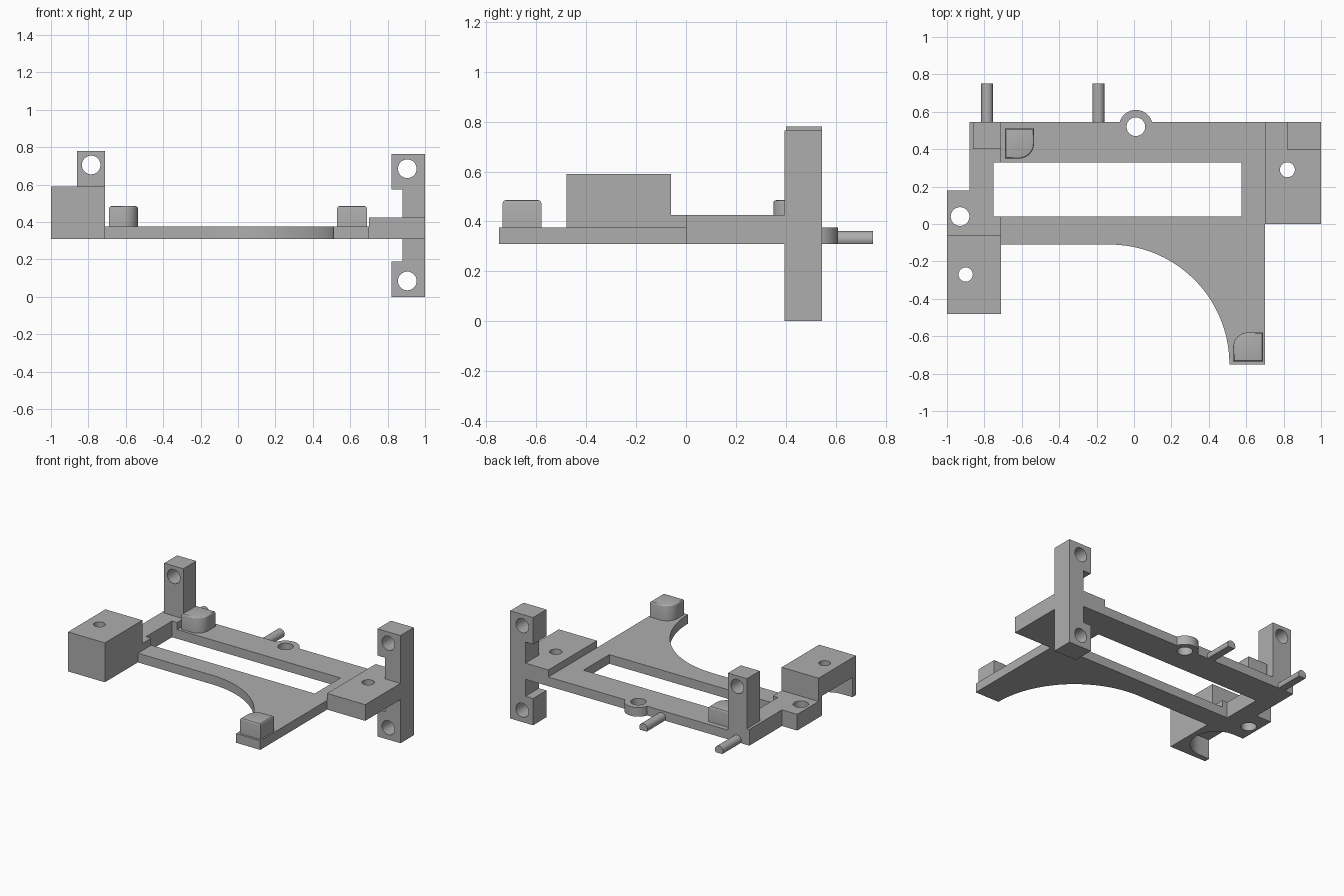
import bpy, bmesh
from math import sin, cos, radians

cube = bpy.data.objects.get("Cube")
if cube:
    bpy.data.objects.remove(cube)

grey = bpy.data.materials.new("plain grey")
grey.use_nodes = True
grey.diffuse_color = (0.42, 0.42, 0.42, 1)
grey.node_tree.nodes["Principled BSDF"].inputs["Base Color"].default_value = grey.diffuse_color

BASE, PLATE, TAB, BACK = 0.31, 0.375, 0.425, 0.545


def arc(cx, cy, r, start, end, n=24):
    angles = [radians(start + (end - start) * i / n) for i in range(n + 1)]
    return [(cx + r * cos(a), cy + r * sin(a)) for a in angles]


def circle(cx, cy, r):
    return arc(cx, cy, r, 0, 350, 35)


def rect(x0, y0, x1, y1):
    return [(x0, y0), (x1, y0), (x1, y1), (x0, y1)]


def prism(name, points, lo, hi, axis="z"):
    """Extrude a flat outline along z (outline in xy) or y (outline in xz)."""
    place = (lambda p, h: (p[0], p[1], h)) if axis == "z" else (lambda p, h: (p[0], h, p[1]))
    bm = bmesh.new()
    face = bm.faces.new([bm.verts.new(place(p, lo)) for p in points])
    new = bmesh.ops.extrude_face_region(bm, geom=[face])["geom"]
    for v in new:
        if isinstance(v, bmesh.types.BMVert):
            if axis == "z":
                v.co.z = hi
            else:
                v.co.y = hi
    bmesh.ops.recalc_face_normals(bm, faces=bm.faces)
    mesh = bpy.data.meshes.new(name)
    bm.to_mesh(mesh)
    bm.free()
    mesh.materials.append(grey)
    obj = bpy.data.objects.new(name, mesh)
    bpy.context.collection.objects.link(obj)
    return obj


def apply_modifiers(obj):
    bpy.context.view_layer.update()
    graph = bpy.context.evaluated_depsgraph_get()
    obj.data = bpy.data.meshes.new_from_object(obj.evaluated_get(graph))
    obj.modifiers.clear()


def cut(obj, points, lo=-1, hi=2, axis="z"):
    cutter = prism("cutter", points, lo, hi, axis)
    cutter.hide_render = True
    mod = obj.modifiers.new("cut", "BOOLEAN")
    mod.operation, mod.solver, mod.object = "DIFFERENCE", "EXACT", cutter
    apply_modifiers(obj)
    bpy.data.objects.remove(cutter)


parts = []
window = rect(-0.75, 0.04, 0.575, 0.33)

# Main plate with curved front edge and a rounded ear at the back
outline = [(-0.71, BACK), (-0.71, -0.11)]
outline += arc(-0.13, -0.75, 0.64, 90, 0, 40)
outline += [(0.70, -0.75), (0.70, BACK)]
outline += arc(0.01, 0.52, 0.09, 16, 164)
plate = prism("main_plate", outline, BASE, PLATE)
cut(plate, window)
cut(plate, circle(0.01, 0.52, 0.05))
parts.append(plate)

# Raised strip and ear on the right-hand end
strip = prism("side_strip", [(-1, -0.06), (-0.71, -0.06), (-0.71, BACK),
                             (-0.88, BACK), (-0.88, 0.18), (-1, 0.18)], BASE, TAB)
cut(strip, window)
cut(strip, circle(-0.93, 0.04, 0.05))
parts.append(strip)

# Tall block, hollowed from below and open to the side
block = prism("hollow_block", rect(-1, -0.48, -0.71, -0.06), BASE, 0.59)
cut(block, arc(-0.92, -0.27, 0.17, -90, 90) + [(-1.1, -0.10), (-1.1, -0.44)], 0.2, 0.45)
cut(block, circle(-0.90, -0.27, 0.038))
parts.append(block)

# Upright post with a cross hole
post = prism("back_post", rect(-0.86, TAB, -0.71, 0.78), 0.40, BACK, "y")
cut(post, circle(-0.785, 0.705, 0.05), axis="y")
parts.append(post)

# Raised tab at the other end
tab = prism("side_tab", [(0.70, 0), (1, 0), (1, 0.395), (0.88, 0.395),
                         (0.88, BACK), (0.70, BACK)], BASE, TAB)
cut(tab, circle(0.82, 0.29, 0.04))
parts.append(tab)

# C-shaped mounting bracket
bracket = prism("mounting_bracket", [(0.82, 0), (1, 0), (1, 0.765), (0.82, 0.765), (0.82, 0.575),
                                     (0.88, 0.575), (0.88, 0.19), (0.82, 0.19)], 0.395, BACK, "y")
for z in (0.085, 0.685):
    cut(bracket, circle(0.905, z, 0.05), axis="y")
parts.append(bracket)

# Locating pins with flat undersides
for name, x in (("outer_pin", -0.785), ("inner_pin", -0.19)):
    profile = [p for p in circle(x, 0.329, 0.032) if p[1] > BASE]
    half = 0.0257
    split = next(i for i, p in enumerate(profile) if i > 9 and p[0] > x)
    profile[split:split] = [(x - half, BASE), (x + half, BASE)]
    parts.append(prism(name, profile, BACK, 0.75, "y"))

# Rest pads, each with one rounded corner and softened top edges
pads = (
    ("back_pad", [(-0.535, 0.51), (-0.69, 0.51), (-0.69, 0.35)] + arc(-0.615, 0.43, 0.08, -90, 0, 10)),
    ("front_pad", [(0.53, -0.735), (0.69, -0.735), (0.69, -0.58)] + arc(0.61, -0.66, 0.08, 90, 180, 10)),
)
for name, points in pads:
    pad = prism(name, points, PLATE, 0.485)
    bm = bmesh.new()
    bm.from_mesh(pad.data)
    rim = [e for e in bm.edges if all(v.co.z > 0.48 for v in e.verts)]
    bmesh.ops.bevel(bm, geom=rim, offset=0.012, segments=3, profile=0.5, affect="EDGES")
    bm.to_mesh(pad.data)
    bm.free()
    parts.append(pad)

# Smooth the round surfaces, keep corners crisp
bpy.ops.object.select_all(action="DESELECT")
for obj in parts:
    obj.select_set(True)
bpy.context.view_layer.objects.active = parts[0]
bpy.ops.object.shade_smooth_by_angle(angle=radians(25))
